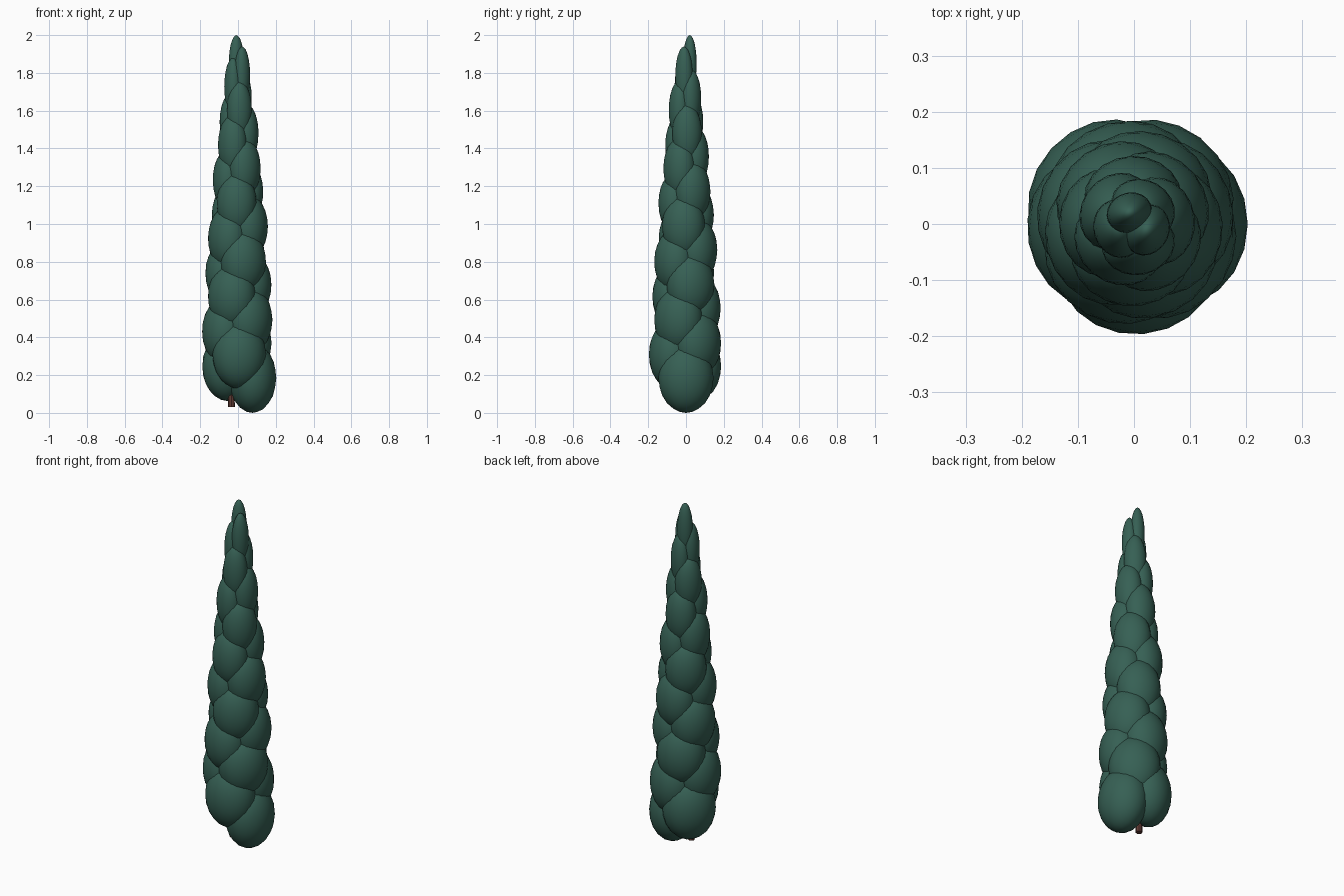
import bpy, math

cube = bpy.data.objects.get("Cube")
if cube:
    bpy.data.objects.remove(cube, do_unlink=True)


def make_material(name, colour):
    mat = bpy.data.materials.new(name)
    mat.use_nodes = True
    mat.diffuse_color = colour
    mat.node_tree.nodes["Principled BSDF"].inputs["Base Color"].default_value = colour
    return mat


green = make_material("dark foliage green", (0.037, 0.117, 0.089, 1))
brown = make_material("bark brown", (0.12, 0.045, 0.035, 1))

# Outline of the tree: height and outer radius
PROFILE = [(0.18, 0.203), (0.45, 0.19), (0.7, 0.178), (1.0, 0.158),
           (1.25, 0.132), (1.5, 0.107), (1.75, 0.07), (1.86, 0.056)]


def outer_radius(z):
    for (z0, r0), (z1, r1) in zip(PROFILE, PROFILE[1:]):
        if z <= z1:
            return r0 + (r1 - r0) * (z - z0) / (z1 - z0)
    return PROFILE[-1][1]


def add_clump(name, angle, z, half_height):
    reach = outer_radius(z)
    depth, width = reach * 0.62, reach * 0.72
    out = reach - depth
    bpy.ops.mesh.primitive_ico_sphere_add(
        subdivisions=3, radius=1,
        location=(math.cos(angle) * out, math.sin(angle) * out, z))
    clump = bpy.context.object
    clump.name = name
    clump.scale = (depth, width, half_height)
    clump.rotation_euler.z = angle
    clump.data.materials.append(green)
    bpy.ops.object.shade_smooth()


# Leaf clumps climbing in one spiral, from the wide foot to the pointed tip
COUNT = 28
GOLDEN = math.radians(137.5)
for i in range(COUNT):
    t = i / (COUNT - 1)
    add_clump(f"leaf_clump_{i + 1}", i * GOLDEN, 0.185 + 1.665 * t, 0.185 - 0.035 * t)

# Short trunk hidden among the lowest clumps
bpy.ops.mesh.primitive_cone_add(vertices=8, radius1=0.018, radius2=0.015,
                                depth=0.35, location=(-0.035, 0, 0.205))
trunk = bpy.context.object
trunk.name = "trunk"
trunk.data.materials.append(brown)
bpy.ops.object.shade_smooth_by_angle()
